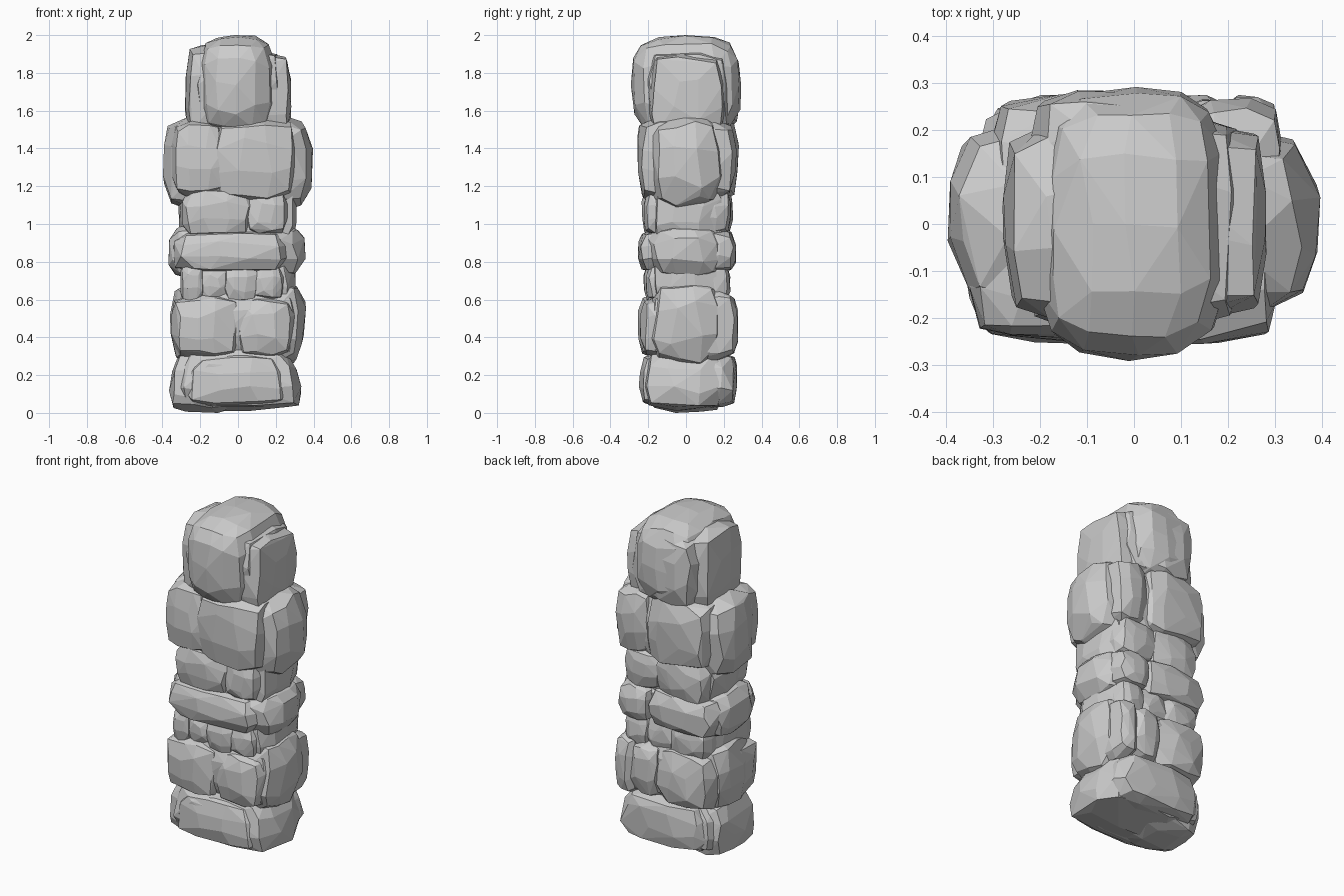
import bpy, bmesh, random, math
from mathutils import Vector

if "Cube" in bpy.data.objects:
    bpy.data.objects.remove(bpy.data.objects["Cube"])

random.seed(7)

def rock(name, x, y, z, p=4.0, taper=0.0, n=3, jitter=0.07):
    """Chipped stone: jittered rounded box, hulled and fitted to its bounds."""
    pts = []
    for i in range(n + 1):
        for j in range(n + 1):
            for k in range(n + 1):
                c = [2 * a / n - 1 for a in (i, j, k)]
                if max(abs(a) for a in c) < 0.999:
                    continue
                c = [a + random.uniform(-2, 2) * jitter for a in c]
                r = sum(abs(a) ** p for a in c) ** (1 / p)
                v = Vector(c) / r * (1 + random.uniform(-0.5, 0.5) * jitter)
                s = 1 - taper * v.z
                pts.append(Vector((v.x * s, v.y * (1 + (s - 1) * 0.3), v.z)))
    # fit to the bounds
    for a, (lo, hi) in enumerate((x, y, z)):
        m0, m1 = min(q[a] for q in pts), max(q[a] for q in pts)
        for q in pts:
            q[a] = lo + (q[a] - m0) / (m1 - m0) * (hi - lo)
    bm = bmesh.new()
    for q in pts:
        bm.verts.new(q)
    bmesh.ops.convex_hull(bm, input=bm.verts)
    bmesh.ops.delete(bm, geom=[v for v in bm.verts if not v.link_faces], context='VERTS')
    bmesh.ops.dissolve_limit(bm, angle_limit=math.radians(5), verts=bm.verts, edges=bm.edges)
    bmesh.ops.recalc_face_normals(bm, faces=bm.faces)
    me = bpy.data.meshes.new(name)
    bm.to_mesh(me)
    bm.free()
    ob = bpy.data.objects.new(name, me)
    bpy.context.collection.objects.link(ob)
    return ob

def row(name, cuts, y, z, p=3.8):
    """Stones side by side along x, slightly overlapping."""
    for i, (a, b) in enumerate(zip(cuts, cuts[1:])):
        d = 0.012 * (i % 2)
        yy = (y[0] + d, y[1]) if y[0] < 0 else (y[0], y[1] - d)
        rock(f"{name}_{i + 1}", (a - 0.025, b + 0.025), yy, (z[0] + d, z[1] - d), p)

# core that fills the joints
rock("core", (-0.275, 0.275), (-0.2, 0.21), (0.05, 1.6), 6, jitter=0.02)

# base
rock("base_stone", (-0.35, 0.335), (-0.235, 0.24), (0.01, 0.36), 4.5, 0.12)
rock("base_left", (-0.365, 0.0), (-0.21, 0.2), (0.0, 0.33), 4, 0.1)
rock("base_front", (-0.29, 0.28), (-0.25, 0.0), (0.03, 0.32), 4, 0.13)
rock("base_back", (-0.29, 0.3), (0.0, 0.27), (0.03, 0.33), 4, 0.1)

# lower body
rock("lower_core", (-0.335, 0.335), (-0.225, 0.235), (0.27, 0.67), 3.8)
rock("lower_left", (-0.36, 0.05), (-0.2, 0.21), (0.25, 0.7), 3.2)
rock("lower_right", (-0.05, 0.36), (-0.2, 0.2), (0.23, 0.72), 3)
row("lower_front", [-0.33, 0.0, 0.275], (-0.255, 0.05), (0.28, 0.63))
row("lower_back", [-0.3, 0.03, 0.19, 0.29], (-0.05, 0.275), (0.28, 0.65))

# narrow band of small stones
rock("band_sides", (-0.305, 0.305), (-0.19, 0.19), (0.55, 0.88), 6)
row("band_front", [-0.28, -0.2, -0.06, 0.09, 0.22], (-0.225, 0.0), (0.58, 0.8))
row("band_back", [-0.26, -0.05, 0.12, 0.25], (0.0, 0.235), (0.58, 0.8))

# ridge
rock("ridge_left", (-0.368, 0.05), (-0.2, 0.21), (0.7, 1.01), 3)
rock("ridge_right", (-0.05, 0.358), (-0.2, 0.21), (0.7, 1.01), 2.8)
rock("ridge_front", (-0.345, 0.29), (-0.255, 0.05), (0.74, 0.97), 4)
row("ridge_back", [-0.31, 0.1, 0.28], (-0.05, 0.265), (0.73, 0.98), 3.8)

# waist
rock("waist_sides", (-0.315, 0.31), (-0.19, 0.2), (0.88, 1.24), 6)
row("waist_front", [-0.27, 0.06, 0.24], (-0.235, 0.0), (0.92, 1.2))
row("waist_back", [-0.26, 0.04, 0.26], (0.0, 0.25), (0.92, 1.21))

# shoulders
rock("shoulder_core", (-0.35, 0.35), (-0.225, 0.24), (1.11, 1.56), 4)
rock("shoulder_left", (-0.397, 0.05), (-0.18, 0.21), (1.08, 1.57), 4)
rock("shoulder_right", (-0.05, 0.397), (-0.2, 0.2), (1.07, 1.58), 3.1)
rock("chest_left", (-0.35, -0.06), (-0.243, 0.05), (1.14, 1.55), 4.5)
rock("chest_right", (-0.13, 0.31), (-0.258, 0.05), (1.11, 1.57), 4.5)
rock("upper_back_left", (-0.31, 0.13), (-0.05, 0.28), (1.12, 1.57), 4.5)
rock("upper_back_right", (0.08, 0.32), (-0.05, 0.268), (1.14, 1.55), 4)

# head
rock("head_stone", (-0.215, 0.205), (-0.292, 0.292), (1.47, 2.0), 3.3, n=4, jitter=0.04)
rock("head_core", (-0.24, 0.24), (-0.235, 0.25), (1.46, 1.93), 4)
rock("head_left", (-0.28, 0.05), (-0.2, 0.21), (1.42, 1.95), 4.5)
rock("head_right", (-0.05, 0.282), (-0.2, 0.21), (1.42, 1.91), 5)
rock("head_back", (-0.22, 0.12), (0.0, 0.285), (1.5, 1.94), 4)
